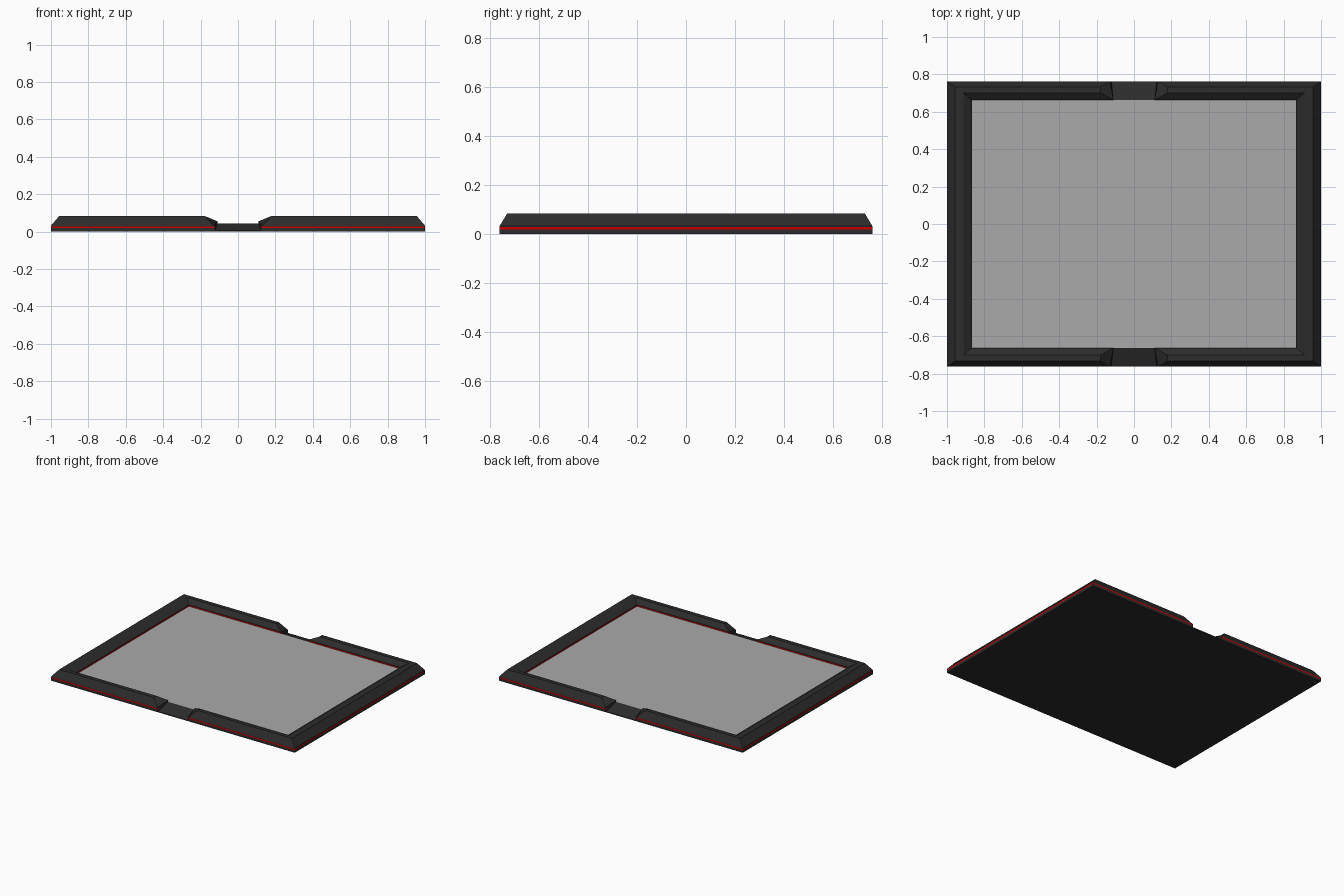
import bpy, bmesh

if "Cube" in bpy.data.objects:
    bpy.data.objects.remove(bpy.data.objects["Cube"])

def material(name, rgb):
    m = bpy.data.materials.new(name)
    m.diffuse_color = (*rgb, 1)
    m.use_nodes = True
    m.node_tree.nodes["Principled BSDF"].inputs["Base Color"].default_value = m.diffuse_color
    return m

black = material("black_plastic", (0.025, 0.025, 0.025))
red = material("red_trim", (0.6, 0.0, 0.0))
grey = material("grey_panel", (0.4, 0.4, 0.4))

def make_object(name, verts, faces, mats, face_mats=None, mirror=None):
    me = bpy.data.meshes.new(name)
    me.from_pydata(verts, [], faces)
    for m in mats:
        me.materials.append(m)
    if face_mats:
        me.polygons.foreach_set("material_index", face_mats)
    bm = bmesh.new()
    bm.from_mesh(me)
    bmesh.ops.recalc_face_normals(bm, faces=bm.faces)
    bm.to_mesh(me)
    bm.free()
    ob = bpy.data.objects.new(name, me)
    bpy.context.collection.objects.link(ob)
    if mirror is not None:
        mod = ob.modifiers.new("Mirror", 'MIRROR')
        mod.use_axis = [i == mirror for i in range(3)]
        mod.use_mirror_merge = False
    return ob

# Rim cross-section: half width, half depth, height, x where it stops at the notch
profile = [
    (1.000, 0.7625, 0.000, 0.122),
    (1.000, 0.7625, 0.019, 0.122),
    (1.000, 0.7625, 0.028, 0.122),
    (1.000, 0.7625, 0.032, 0.130),
    (0.956, 0.732, 0.083, 0.178),
    (0.912, 0.700, 0.083, 0.178),
    (0.867, 0.663, 0.055, 0.110),
    (0.867, 0.663, 0.051, 0.110),
    (0.867, 0.663, 0.043, 0.110),
    (0.867, 0.663, 0.000, 0.110),
]
n = len(profile)

# Half rim swept from notch to notch around two mitred corners, then mirrored
verts = []
for at_notch, side in ((True, -1), (False, -1), (False, 1), (True, 1)):
    verts += [(g if at_notch else x, side * y, z) for x, y, z, g in profile]
faces, face_mats = [], []
for s in range(3):
    for i in range(n):
        j = (i + 1) % n
        faces.append((s*n + i, s*n + j, s*n + n + j, s*n + n + i))
        face_mats.append(1 if i in (1, 7) else 0)
# Sloped facet and upright cap at each notch end
for base in (0, 3 * n):
    faces.append([base + i for i in (3, 4, 5, 6)])
    faces.append([base + i for i in (0, 1, 2, 3, 6, 7, 8, 9)])
    face_mats += [0, 0]
make_object("rim", verts, faces, [black, red], face_mats, mirror=0)

def box_faces():
    return [(0, 1, 2, 3), (4, 5, 6, 7)] + [
        (i, (i + 1) % 4, (i + 1) % 4 + 4, i + 4) for i in range(4)]

# Ramp in each notch, sloping down and outwards
section = [(0.663, 0.0, 0.110), (0.7625, 0.0, 0.122),
           (0.7625, 0.006, 0.122), (0.663, 0.043, 0.110)]
ramp = [(s * x, -y, z) for s in (-1, 1) for y, z, x in section]
make_object("notch_ramp", ramp, box_faces(), [black], mirror=1)

# Base plate and display panel
def slab(name, hx, hy, z0, z1, mat):
    v = [(sx * hx, sy * hy, z) for z in (z0, z1)
         for sx, sy in ((-1, -1), (1, -1), (1, 1), (-1, 1))]
    make_object(name, v, box_faces(), [mat])

slab("base_plate", 0.867, 0.663, 0.0, 0.036, black)
slab("floor_panel", 0.867, 0.663, 0.036, 0.043, grey)
